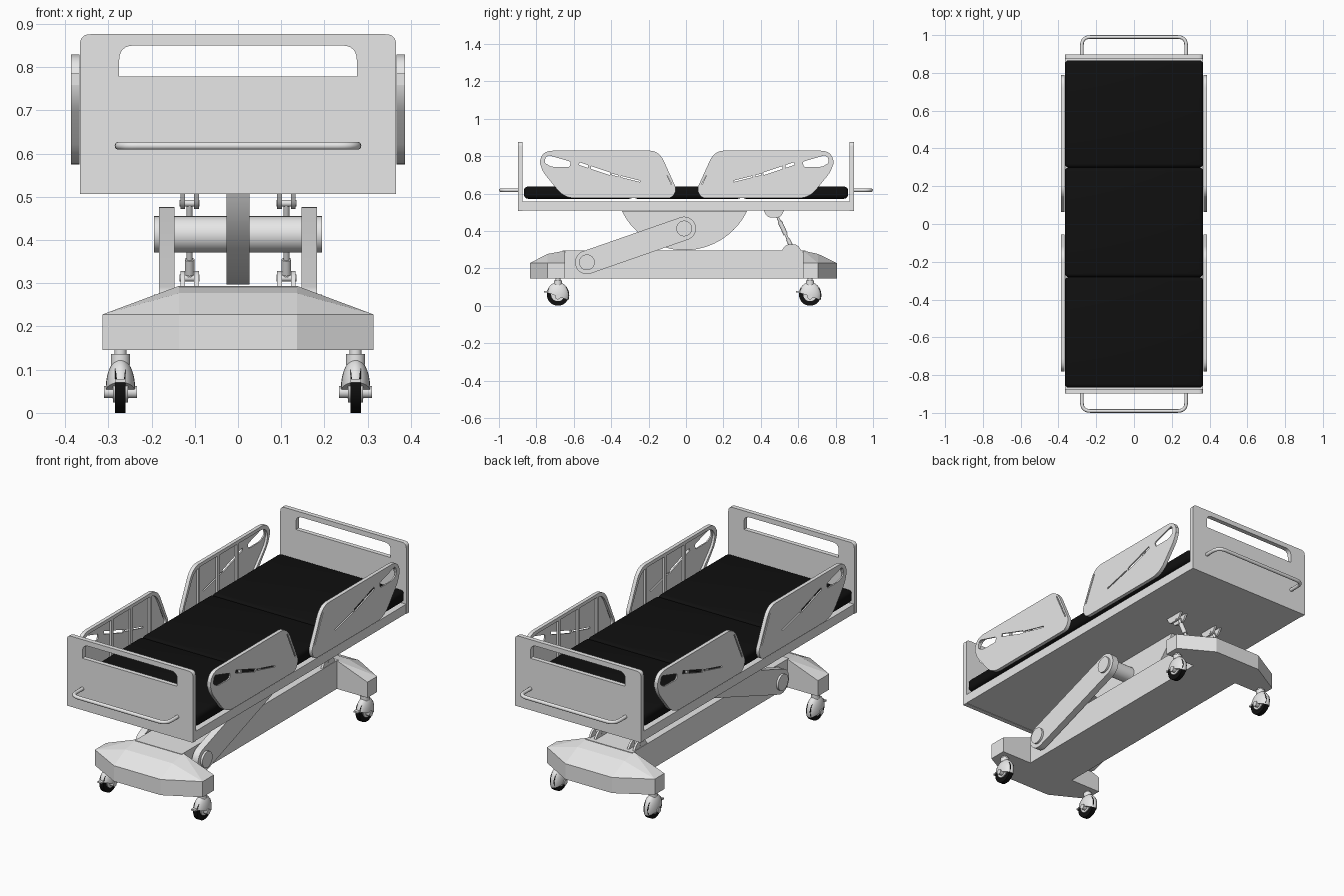
import bpy, bmesh
from math import pi, sin, cos, atan2
from mathutils import Vector, Matrix

if "Cube" in bpy.data.objects:
    bpy.data.objects.remove(bpy.data.objects["Cube"])


def material(name, value):
    m = bpy.data.materials.new(name)
    m.use_nodes = True
    colour = (value, value, value, 1)
    m.diffuse_color = colour
    m.node_tree.nodes["Principled BSDF"].inputs["Base Color"].default_value = colour
    return m


GREY = material("light grey", 0.8)
BLACK = material("black", 0.005)
SIDE = Matrix(((0, 0, 1), (1, 0, 0), (0, 1, 0))).to_4x4()   # outline in y,z
FRONT = Matrix(((1, 0, 0), (0, 0, -1), (0, 1, 0))).to_4x4()  # outline in x,z


def finish(name, bm, mat=GREY, smooth=False):
    bmesh.ops.recalc_face_normals(bm, faces=bm.faces)
    me = bpy.data.meshes.new(name)
    bm.to_mesh(me)
    bm.free()
    me.materials.clear()
    me.materials.append(mat)
    ob = bpy.data.objects.new(name, me)
    bpy.context.collection.objects.link(ob)
    if smooth:
        bpy.ops.object.select_all(action="DESELECT")
        ob.select_set(True)
        bpy.context.view_layer.objects.active = ob
        bpy.ops.object.shade_smooth_by_angle(angle=0.7)
    return ob


def box(name, lo, hi, mat=GREY, bevel=0):
    bm = bmesh.new()
    lo, hi = Vector(lo), Vector(hi)
    size = hi - lo
    bmesh.ops.create_cube(bm, size=1, matrix=Matrix.Translation((lo + hi) / 2) @ Matrix.Diagonal((*size, 1)))
    if bevel:
        bmesh.ops.bevel(bm, geom=bm.edges[:], offset=bevel, segments=4, profile=0.5, affect="EDGES")
    return finish(name, bm, mat, bevel > 0)


def cylinder(name, a, b, r, mat=GREY, r2=None, sides=32):
    a, b = Vector(a), Vector(b)
    d = b - a
    bm = bmesh.new()
    m = Matrix.Translation((a + b) / 2) @ d.to_track_quat("Z", "Y").to_matrix().to_4x4()
    bmesh.ops.create_cone(bm, cap_ends=True, segments=sides, radius1=r,
                          radius2=r if r2 is None else r2, depth=d.length, matrix=m)
    return finish(name, bm, mat, True)


def from_curve(name, loops, matrix, extrude=0, bevel=0, cyclic=True):
    """Mesh from flat outlines (inner loops become holes) or from a swept path."""
    cu = bpy.data.curves.new(name, "CURVE")
    cu.dimensions = "2D" if cyclic else "3D"
    cu.extrude, cu.bevel_depth, cu.bevel_resolution = extrude, bevel, 3
    cu.fill_mode = "BOTH" if cyclic else "FULL"
    for loop in loops:
        s = cu.splines.new("POLY")
        s.points.add(len(loop) - 1)
        for p, (u, v) in zip(s.points, loop):
            p.co = (u, v, 0, 1)
        s.use_cyclic_u = cyclic
    tmp = bpy.data.objects.new(name + "_path", cu)
    bpy.context.collection.objects.link(tmp)
    me = bpy.data.meshes.new_from_object(tmp.evaluated_get(bpy.context.evaluated_depsgraph_get()))
    bpy.data.objects.remove(tmp)
    bm = bmesh.new()
    bm.from_mesh(me)
    bpy.data.meshes.remove(me)
    bmesh.ops.remove_doubles(bm, verts=bm.verts, dist=0.00001)
    bm.transform(matrix)
    return finish(name, bm, GREY, True)


def panel(name, loops, frame, centre, thickness):
    return from_curve(name, loops, Matrix.Translation(centre) @ frame, thickness / 2)


def rounded(points, closed=True):
    """Round corners; each point is (u, v, radius)."""
    out, n = [], len(points)
    for i, (u, v, r) in enumerate(points):
        p = Vector((u, v))
        if r == 0 or (not closed and i in (0, n - 1)):
            out.append(p)
            continue
        a = p + (Vector(points[i - 1][:2]) - p).normalized() * r
        b = p + (Vector(points[(i + 1) % n][:2]) - p).normalized() * r
        out += [a * (1 - t) ** 2 + p * 2 * t * (1 - t) + b * t * t for t in [k / 6 for k in range(7)]]
    return out


def arc(c, r, start, end, n=24):
    return [(c[0] + r * cos(start + (end - start) * k / n),
             c[1] + r * sin(start + (end - start) * k / n)) for k in range(n + 1)]


def strip(a, b, w):
    a, b = Vector(a), Vector(b)
    d = (b - a).normalized().orthogonal() * w / 2
    return [a + d, b + d, b - d, a - d]


# Deck and three mattress sections
box("deck", (-.365, -.873, .508), (.365, .873, .557))
for i, (y0, y1) in enumerate([(-.866, -.281), (-.281, .299), (.299, .866)]):
    box(f"mattress_{i}", (-.366, y0, .572), (.366, y1, .637), BLACK, .02)

# End boards with hand slots, and push handles
for end, s in (("foot", -1), ("head", 1)):
    outline = rounded([(-.366, .506, 0), (.366, .506, 0), (.366, .876, .025), (-.366, .876, .025)])
    slot = rounded([(-.275, .778, 0), (.275, .778, 0), (.275, .85, .035), (-.275, .85, .035)])
    panel(end + "_board", [outline, slot], FRONT, (0, s * .885, 0), .024)
    path = rounded([(-.276, s * .885, 0), (-.276, s * .99, .045), (.276, s * .99, .045), (.276, s * .885, 0)], False)
    from_curve(end + "_handle", [path], Matrix.Translation((0, 0, .618)), bevel=.0095, cyclic=False)

# Four side rails: outer plate with cut-outs, inner rim and ribs
RAIL = rounded([(.055, .625, .02), (.075, .575, .03), (.655, .575, .06), (.785, .735, .05),
                (.785, .829, .07), (.165, .829, .035), (.13, .79, .02)])
GRIP = rounded([(.62, .77, .01), (.75, .808, .015), (.762, .765, .015), (.725, .743, .015), (.625, .742, .01)])
CUTS = [GRIP, strip((.41, .705), (.575, .76), .015), strip((.25, .665), (.40, .703), .007),
        strip((.08, .65), (.148, .795), .006)]
INNER = [((u - .42) * .95 + .42, (v - .702) * .86 + .702) for u, v in RAIL]
for sx, side in ((1, "left"), (-1, "right")):
    for sy, end in ((-1, "foot"), (1, "head")):
        def flip(loop):
            return [(sy * u + .004, v) for u, v in loop]
        name = f"{side}_{end}_rail"
        panel(name + "_plate", [flip(c) for c in [RAIL] + CUTS], SIDE, (sx * .383, 0, 0), .007)
        panel(name + "_rim", [flip(RAIL), flip(INNER)], SIDE, (sx * .3735, 0, 0), .013)
        for y in (.2, .36, .52):
            y = sy * y + .004
            box(name + "_rib", (sx * .374 - .006, y - .008, .58), (sx * .374 + .006, y + .008, .824))

# Curved lifting plate, swing arms and pivot shafts
half = .561
panel("lift_plate", [arc((-.008, .669), .372, -pi / 2 - 1.12, -pi / 2 + 1.12, 40)],
      SIDE, (0, 0, 0), .054)
LOW, HIGH = Vector((-.53, .232)), Vector((-.01, .413))
tilt = atan2(HIGH.y - LOW.y, HIGH.x - LOW.x)
capsule = arc(HIGH, .063, tilt - pi / 2, tilt + pi / 2) + arc(LOW, .063, tilt + pi / 2, tilt + 3 * pi / 2)
for s in (-1, 1):
    panel("swing_arm", [capsule], SIDE, (s * .165, 0, 0), .036)
for p, name in ((LOW, "lower_pivot"), (HIGH, "upper_pivot")):
    cylinder(name, (-.194, p.x, p.y), (.194, p.x, p.y), .042)

# Base beam and faceted feet
box("base_beam", (-.136, -.66, .146), (.136, .64, .294))
for s, tip, mid, inner, name in ((-1, .835, .74, .647, "front_foot"), (1, .807, .706, .626, "back_foot")):
    bm = bmesh.new()
    for sx in (-1, 1):
        for x, y in ((.136, tip), (.313, mid), (.313, inner)):
            for z in (.146, .228):
                bm.verts.new((sx * x, s * y, z))
        bm.verts.new((sx * .136, s * mid, .277))
        bm.verts.new((sx * .136, s * inner, .294))
    bmesh.ops.convex_hull(bm, input=bm.verts)
    bmesh.ops.dissolve_limit(bm, angle_limit=.01, verts=bm.verts, edges=bm.edges)
    finish(name, bm)

# Casters: tyre, hub, hood, stem and brake lever
for x in (-.272, .272):
    for y in (-.685, .663):
        cylinder("tyre", (x - .012, y, .059), (x + .012, y, .059), .059, BLACK)
        cylinder("hub", (x - .017, y, .06), (x + .017, y, .06), .036)
        cylinder("axle", (x - .038, y, .048), (x + .038, y, .048), .014)
        cylinder("stem", (x, y, .11), (x, y, .15), .014)
        cylinder("collar", (x, y, .112), (x, y, .136), .022)
        bm = bmesh.new()
        bmesh.ops.create_uvsphere(bm, u_segments=24, v_segments=16, radius=1,
                                  matrix=Matrix.Translation((x, y, .056)) @ Matrix.Diagonal((.034, .061, .07, 1)))
        cut = bmesh.ops.bisect_plane(bm, geom=bm.verts[:] + bm.edges[:] + bm.faces[:], plane_co=(x, y, .05),
                                     plane_no=(0, .35, 1), clear_inner=True)
        bmesh.ops.holes_fill(bm, edges=[e for e in cut["geom_cut"] if isinstance(e, bmesh.types.BMEdge)])
        finish("hood", bm, GREY, True)
        box("brake_lever", (x - .012, y - .075, .07), (x + .012, y - .04, .078))

# Tilt actuators with paired bracket cheeks
for x in (-.112, .112):
    for dx in (-.016, .016):
        panel("upper_bracket", [rounded([(.415, .51, 0), (.525, .51, 0), (.505, .472, .02), (.435, .472, .02)])],
              SIDE, (x + dx, 0, 0), .011)
        panel("lower_bracket", [rounded([(.508, .29, 0), (.62, .29, 0), (.595, .328, .02), (.535, .328, .02)])],
              SIDE, (x + dx, 0, 0), .011)
    top, low = Vector((x, .485, .485)), Vector((x, .565, .312))
    cylinder("actuator_rod", top, low, .007, sides=16)
    cylinder("actuator_body", top.lerp(low, .2), top.lerp(low, .6), .012, sides=16)
    for p in (top, low):
        cylinder("actuator_pin", p - Vector((.023, 0, 0)), p + Vector((.023, 0, 0)), .008, sides=16)
    cylinder("actuator_eye", low.lerp(top, .05), low.lerp(top, .25), .011, sides=16)
